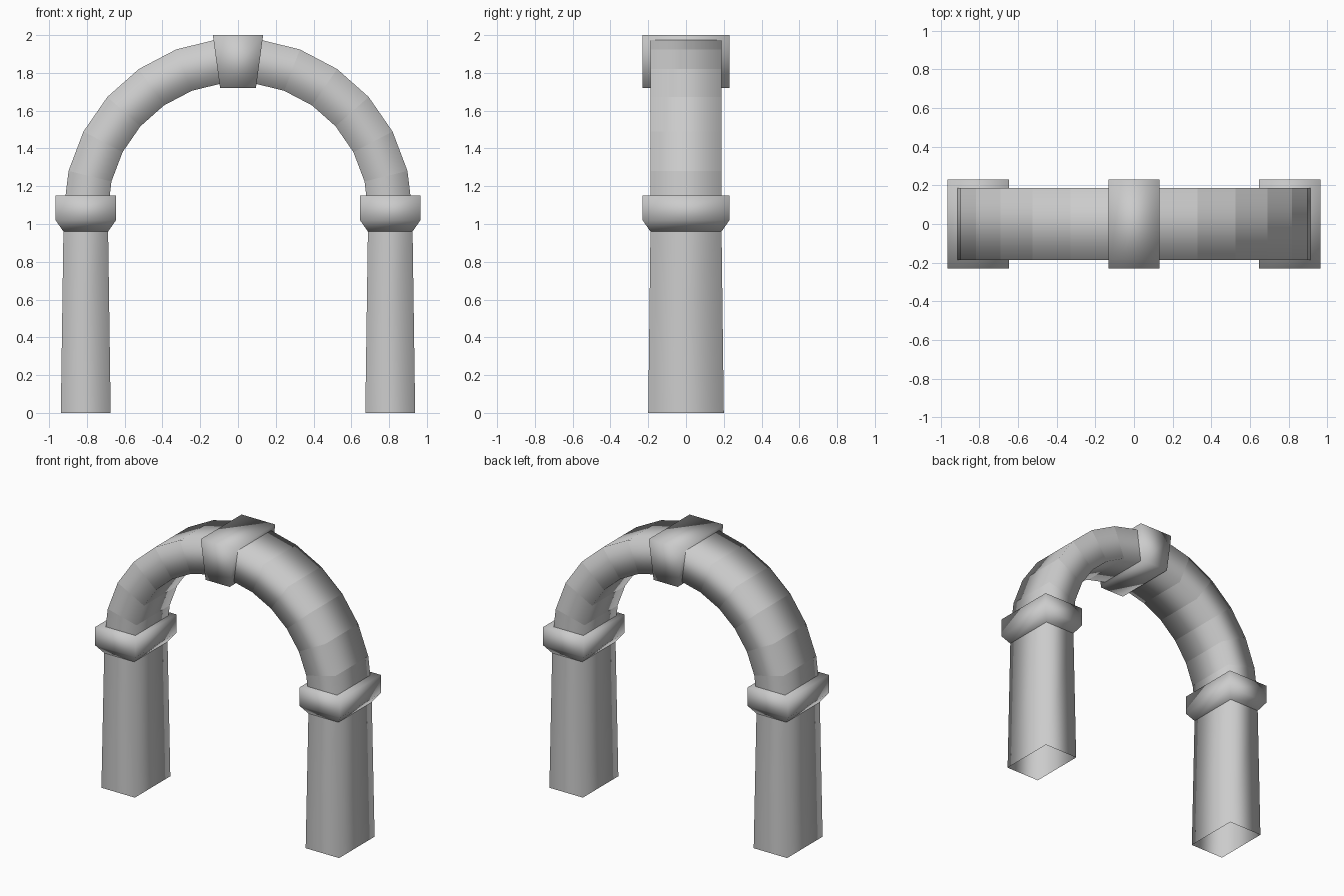
import bpy, bmesh
from math import sin, cos, pi

cube = bpy.data.objects.get("Cube")
if cube:
    bpy.data.objects.remove(cube)

stone = bpy.data.materials.new("grey stone")
stone.use_nodes = True
stone.diffuse_color = (0.6, 0.6, 0.6, 1)
stone.node_tree.nodes["Principled BSDF"].inputs["Base Color"].default_value = (0.6, 0.6, 0.6, 1)


def rectangle(cx, z, half_x, half_y):
    return [(cx + sx * half_x, sy * half_y, z)
            for sx, sy in ((-1, -1), (1, -1), (1, 1), (-1, 1))]


def loft(name, rings, capped=False, stepped=False):
    """Join four-cornered rings into a softly shaded tube."""
    bm = bmesh.new()
    loops = [[bm.verts.new(p) for p in ring] for ring in rings]
    for low, high in zip(loops, loops[1:]):
        for i in range(4):
            j = (i + 1) % 4
            bm.faces.new((low[i], low[j], high[j], high[i]))
    if capped:
        bm.faces.new(loops[0][::-1])
        bm.faces.new(loops[-1])
    bmesh.ops.recalc_face_normals(bm, faces=bm.faces)
    for face in bm.faces:
        face.smooth = True
    if stepped:
        # Each arch block keeps its own shading
        for loop in loops:
            for i in range(4):
                edge = bm.edges.get((loop[i], loop[(i + 1) % 4]))
                edge.smooth = False
    mesh = bpy.data.meshes.new(name)
    bm.to_mesh(mesh)
    bm.free()
    mesh.materials.append(stone)
    obj = bpy.data.objects.new(name, mesh)
    bpy.context.collection.objects.link(obj)
    return obj


# Pillars, open underneath, with flared capitals
for side, label in ((1, "left"), (-1, "right")):
    x = side * 0.806
    loft(label + "_pillar", [rectangle(x, 0, 0.132, 0.2),
                             rectangle(x, 0.98, 0.118, 0.188)])
    loft(label + "_capital", [rectangle(x, 0.96, 0.118, 0.188),
                              rectangle(x, 1.02, 0.16, 0.23),
                              rectangle(x, 1.15, 0.16, 0.23)], capped=True)

# Semicircular arch of equal blocks
BLOCKS = 13
INNER, OUTER, DEPTH, SPRING = 0.69, 0.924, 0.187, 1.06
arch_rings = []
for k in range(BLOCKS + 1):
    a = pi * k / BLOCKS
    arch_rings.append([(r * cos(a), y, SPRING + r * sin(a))
                       for r, y in ((INNER, -DEPTH), (OUTER, -DEPTH),
                                    (OUTER, DEPTH), (INNER, DEPTH))])
loft("arch", arch_rings, stepped=True)

# Tapered keystone
loft("keystone", [rectangle(0, 1.72, 0.095, 0.23),
                  rectangle(0, 2.0, 0.133, 0.23)], capped=True)
